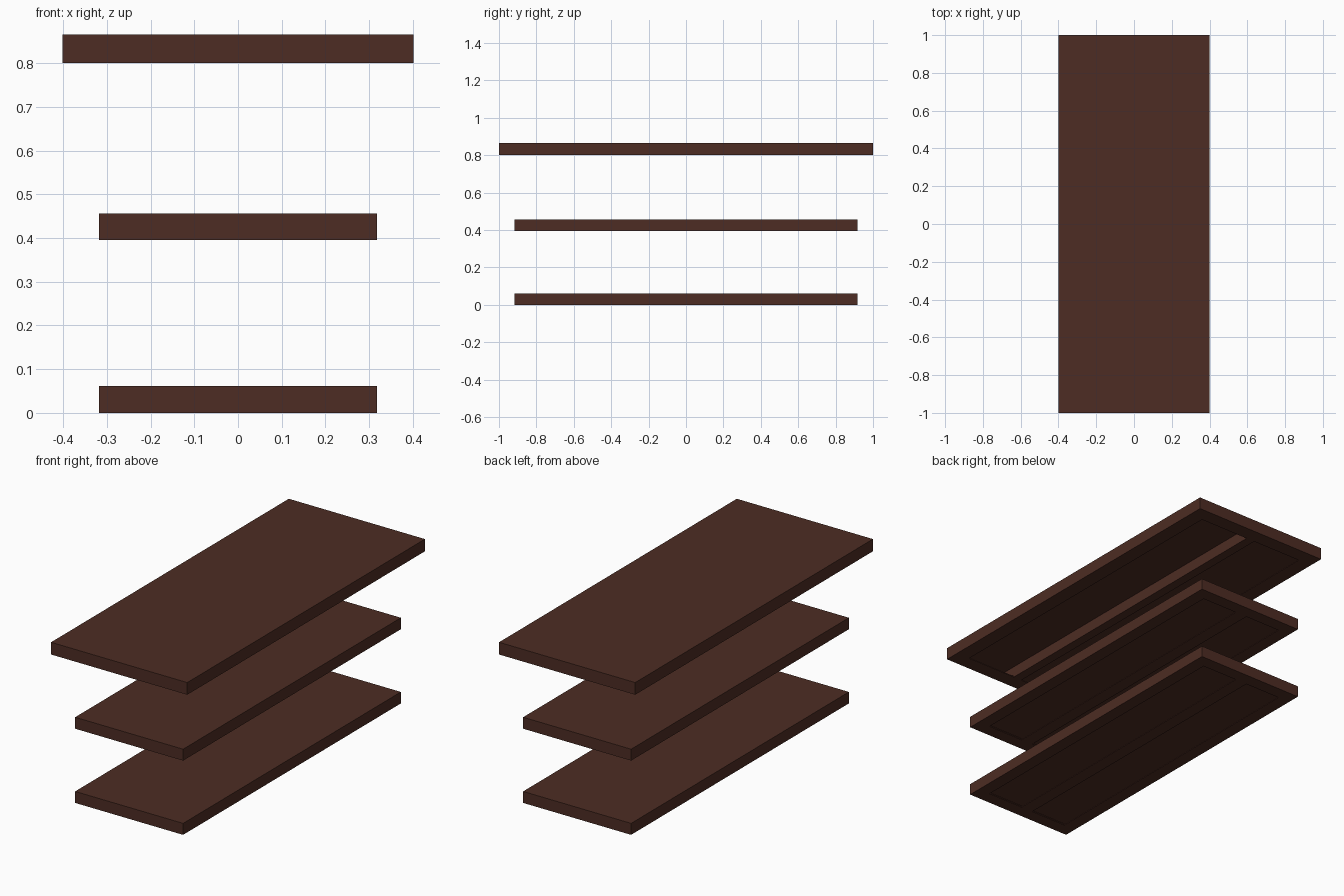
import bpy

if "Cube" in bpy.data.objects:
    bpy.data.objects.remove(bpy.data.objects["Cube"])

wood = bpy.data.materials.new("dark brown wood")
wood.diffuse_color = (0.075, 0.0255, 0.017, 1)
wood.use_nodes = True
wood.node_tree.nodes["Principled BSDF"].inputs["Base Color"].default_value = wood.diffuse_color
SKIN = 0.005  # thickness of the hollow boards' walls


def box(name, x, y, z):
    """Box from (min, max) ranges on each axis."""
    bpy.ops.mesh.primitive_cube_add(size=1, location=[(a + b) / 2 for a, b in (x, y, z)])
    ob = bpy.context.object
    ob.name = name
    ob.scale = [b - a for a, b in (x, y, z)]
    bpy.ops.object.transform_apply(location=True, rotation=False, scale=True)
    ob.data.materials.append(wood)
    return ob


def cut(board, x, y, z):
    """Carve a box-shaped pocket out of a board."""
    cutter = box(board.name + "_cutter", x, y, z)
    cutter.hide_render = True
    cutter.hide_set(True)
    mod = board.modifiers.new("pocket", 'BOOLEAN')
    mod.operation = 'DIFFERENCE'
    mod.solver = 'EXACT'
    mod.object = cutter


def shelf(name, hx, hy, z0, z1, rim, strip):
    """Hollow board, open below inside a thin rim and a middle strip."""
    board = box(name, (-hx, hx), (-hy, hy), (z0, z1))
    cx, cy = hx - SKIN, hy - SKIN
    ix, iy = hx - rim, hy - rim
    cut(board, (-cx, cx), (-cy, cy), (z0 + SKIN, z1 - SKIN))
    for x in ((-ix, -strip), (strip, ix)):
        cut(board, x, (-iy, iy), (z0 - 0.02, z0 + 0.03))
    return board


# Lower and middle shelves
shelf("bottom_shelf", 0.318, 0.916, 0.0, 0.061, 0.07, 0.035)
shelf("middle_shelf", 0.318, 0.916, 0.395, 0.456, 0.07, 0.035)

# Larger top board with a full-height brace along its middle
shelf("top_board", 0.401, 1.0, 0.8, 0.865, 0.08, 0.025)
box("top_brace", (-0.024, 0.025), (-0.99, 0.99), (0.801, 0.862))
